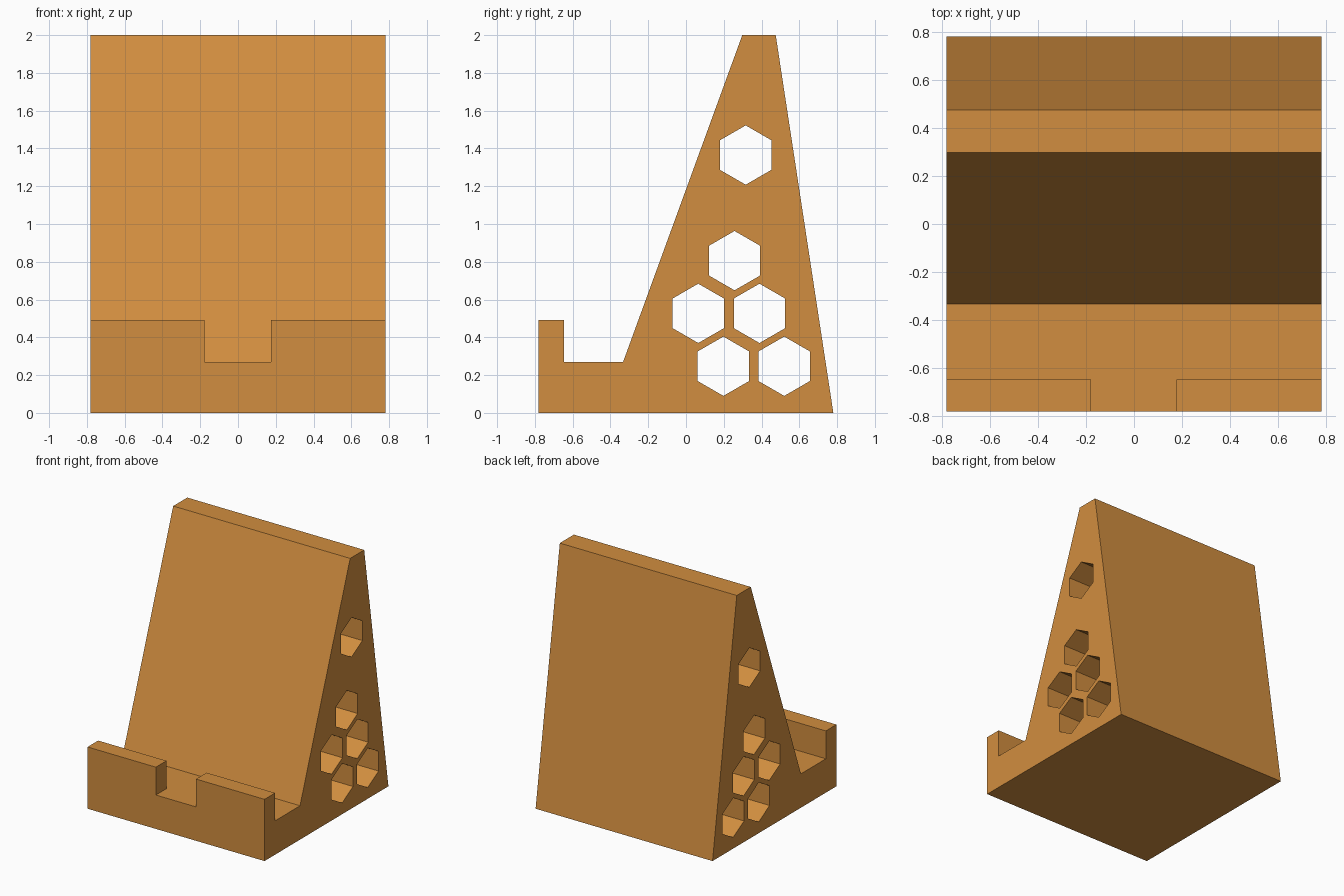
import bpy
import bmesh
from math import cos, sin, pi

if "Cube" in bpy.data.objects:
    bpy.data.objects.remove(bpy.data.objects["Cube"], do_unlink=True)

HALF_WIDTH = 0.78

orange = bpy.data.materials.new("warm orange")
orange.use_nodes = True
colour = (0.64, 0.27, 0.05, 1)
orange.diffuse_color = colour
orange.node_tree.nodes["Principled BSDF"].inputs["Base Color"].default_value = colour


def prisms(name, outlines, x0, x1):
    """Extrude closed (y, z) outlines along x into one object."""
    bm = bmesh.new()
    for outline in outlines:
        face = bm.faces.new([bm.verts.new((x0, y, z)) for y, z in outline])
        new = bmesh.ops.extrude_face_region(bm, geom=[face], use_keep_orig=True)["geom"]
        verts = [v for v in new if isinstance(v, bmesh.types.BMVert)]
        bmesh.ops.translate(bm, vec=(x1 - x0, 0, 0), verts=verts)
    bmesh.ops.recalc_face_normals(bm, faces=bm.faces)
    mesh = bpy.data.meshes.new(name)
    bm.to_mesh(mesh)
    bm.free()
    mesh.materials.append(orange)
    obj = bpy.data.objects.new(name, mesh)
    bpy.context.collection.objects.link(obj)
    return obj


def cut(target, cutter):
    """Subtract the cutter from the target, then discard it."""
    cutter.hide_render = True
    mod = target.modifiers.new("cut", 'BOOLEAN')
    mod.operation = 'DIFFERENCE'
    mod.solver = 'EXACT'
    mod.object = cutter
    bpy.context.view_layer.objects.active = target
    bpy.ops.object.modifier_apply(modifier=mod.name)
    bpy.data.objects.remove(cutter, do_unlink=True)


def hexagon(y, z, radius=0.157):
    return [(y + radius * sin(i * pi / 3), z + radius * cos(i * pi / 3)) for i in range(6)]


# Stand body: front lip, tray and leaning back rest in one side profile
profile = [(-0.78, 0), (0.78, 0), (0.475, 2), (0.298, 2),
           (-0.333, 0.27), (-0.647, 0.27), (-0.647, 0.492), (-0.78, 0.492)]
stand = prisms("device_stand", [profile], -HALF_WIDTH, HALF_WIDTH)

# Cable notch in the middle of the front lip
notch = [(-0.9, 0.27), (-0.5, 0.27), (-0.5, 0.7), (-0.9, 0.7)]
cut(stand, prisms("notch_cutter", [notch], -0.178, 0.176))

# Hexagonal holes running through the full width
centres = [(0.316, 1.365), (0.257, 0.806), (0.065, 0.527),
           (0.389, 0.527), (0.198, 0.247), (0.52, 0.247)]
cut(stand, prisms("hole_cutter", [hexagon(*c) for c in centres], -1, 1))
